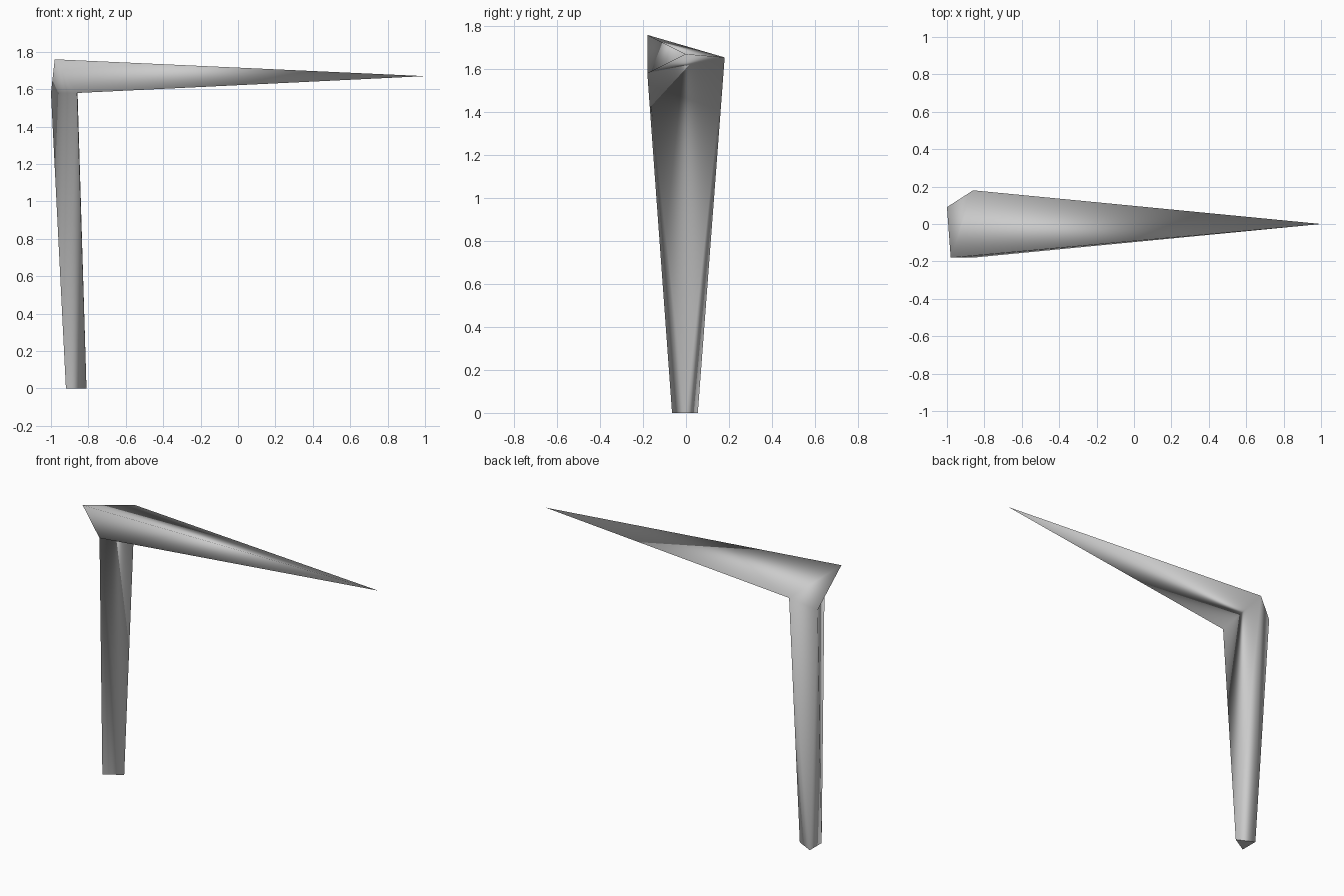
import bpy
import bmesh

# Remove the default cube
cube = bpy.data.objects.get("Cube")
if cube:
    bpy.data.objects.remove(cube, do_unlink=True)

# Single light grey material
grey = bpy.data.materials.new("light_grey")
grey.use_nodes = True
colour = (0.6, 0.6, 0.6, 1)
grey.diffuse_color = colour
grey.node_tree.nodes["Principled BSDF"].inputs["Base Color"].default_value = colour

bm = bmesh.new()

# Foot triangle: front, inner and back corners
foot = [bm.verts.new(p) for p in (
    (-0.92, -0.065, 0), (-0.81, 0, 0), (-0.92, 0.055, 0))]

# Elbow ring in the same order, plus the raised outer corner
elbow = [bm.verts.new(p) for p in (
    (-0.86, -0.18, 1.58), (-0.86, 0.18, 1.655), (-1.0, 0.09, 1.58))]
crown = bm.verts.new((-0.98, -0.18, 1.76))
tip = bm.verts.new((1.0, 0, 1.67))

# Leg: three twisted sides, each split along the same diagonal
for i in range(3):
    j = (i + 1) % 3
    bm.faces.new((foot[i], foot[j], elbow[i]))
    bm.faces.new((foot[j], elbow[j], elbow[i]))

# Elbow: outer corner closed up to the crown
front, back, outer = elbow
bm.faces.new((front, outer, crown))
bm.faces.new((outer, back, crown))

# Arm: three-sided spike running to the tip
spike_base = (crown, front, back)
for i in range(3):
    bm.faces.new((spike_base[i], spike_base[(i + 1) % 3], tip))

# Flat sole under the foot, smooth shading elsewhere
sole = bm.faces.new(foot)
bmesh.ops.recalc_face_normals(bm, faces=bm.faces)
for face in bm.faces:
    face.smooth = face is not sole
for edge in sole.edges:
    edge.smooth = False

mesh = bpy.data.meshes.new("bent_spike")
bm.to_mesh(mesh)
bm.free()
mesh.materials.append(grey)
spike = bpy.data.objects.new("bent_spike", mesh)
bpy.context.collection.objects.link(spike)
